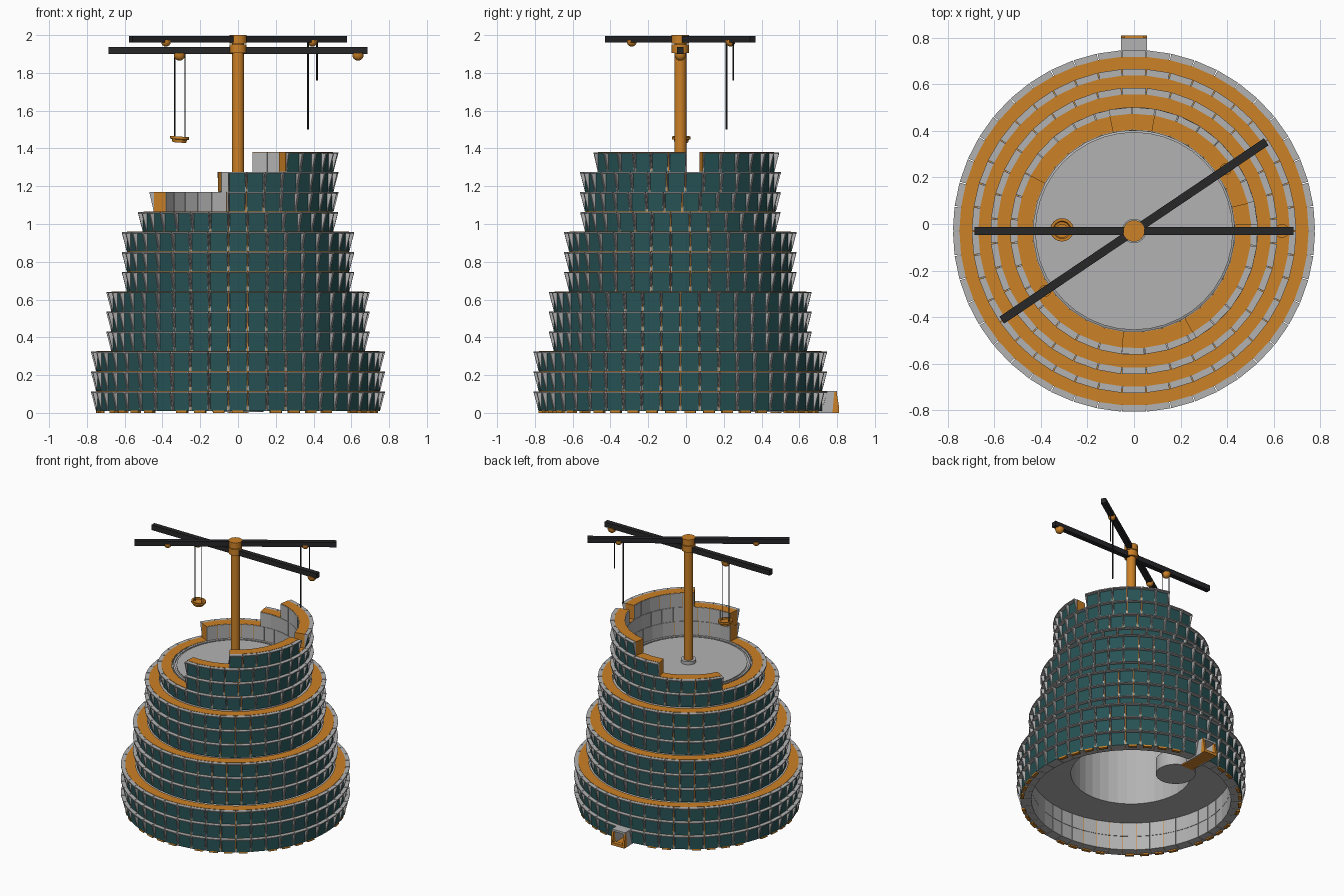
import bpy, bmesh, math
from mathutils import Matrix

if "Cube" in bpy.data.objects:
    bpy.data.objects.remove(bpy.data.objects["Cube"])

CY = -0.03          # tower axis in y
Z0, H = 0.01, 0.1055  # first course height and course pitch


def material(name, rgb):
    m = bpy.data.materials.new(name)
    m.diffuse_color = (*rgb, 1)
    m.use_nodes = True
    m.node_tree.nodes["Principled BSDF"].inputs["Base Color"].default_value = m.diffuse_color
    return m


GREY = material("stone", (0.45, 0.45, 0.45))
TEAL = material("teal", (0.02, 0.085, 0.09))
ORANGE = material("orange", (0.6, 0.22, 0.02))
BLACK = material("black", (0.02, 0.02, 0.022))
MATS = [GREY, TEAL, ORANGE, BLACK]


def finish(bm, name, mats=MATS, loc=(0, CY, 0), smooth=False):
    bmesh.ops.recalc_face_normals(bm, faces=bm.faces[:])
    me = bpy.data.meshes.new(name)
    bm.to_mesh(me)
    bm.free()
    for m in mats:
        me.materials.append(m)
    ob = bpy.data.objects.new(name, me)
    ob.location = loc
    bpy.context.collection.objects.link(ob)
    if smooth:
        bpy.ops.object.select_all(action='DESELECT')
        ob.select_set(True)
        bpy.context.view_layer.objects.active = ob
        bpy.ops.object.shade_smooth_by_angle(angle=math.radians(40))
    return ob


def block(bm, a0, a1, prof, mat=0, special=None):
    """Sweep an (r, z) profile between two angles; special = {edge: material}."""
    rings = [[bm.verts.new((r * math.cos(a), r * math.sin(a), z)) for r, z in prof] for a in (a0, a1)]
    n = len(prof)
    for ring in rings:
        bm.faces.new(ring).material_index = mat
    for i in range(n):
        j = (i + 1) % n
        f = bm.faces.new((rings[0][i], rings[0][j], rings[1][j], rings[1][i]))
        f.material_index = (special or {}).get(i, mat)


def brick(bm, a0, a1, r, z0):
    z1, rd, ri = z0 + H - 0.002, r - 0.026, r - 0.1
    g, t, lip = 0.002 / r, 0.005 / r, z1 - 0.007
    # stone with teal face and top lip
    block(bm, a0 + g, a1 - g, [(ri, z0), (rd, z0), (rd, lip), (r, lip), (r, z1), (ri, z1)], 0, {1: 1})
    # tapered side fins
    fin = [(rd, z0), (r - 0.001, lip), (rd, lip)]
    block(bm, a0 + g, a0 + g + t, fin)
    block(bm, a1 - g - t, a1 - g, fin)
    # mortar core
    block(bm, a0, a1, [(ri + .004, z0 + .002), (rd - .002, z0 + .002), (rd - .002, z0 + H), (ri + .004, z0 + H)], 2)


def course(bm, r, level, start, end, n, skip=()):
    step = math.radians(end - start) / n
    for k in range(n):
        if k not in skip:
            a = math.radians(start) + k * step
            brick(bm, a, a + step, r, Z0 + level * H)


def lathe(name, prof, mat, n=32, loc=(0, CY, 0), smooth=True):
    """Closed revolve; points at r = 0 collapse onto the axis."""
    bm = bmesh.new()
    rings = []
    for r, z in prof:
        if r == 0:
            rings.append([bm.verts.new((0, 0, z))] * n)
        else:
            rings.append([bm.verts.new((r * math.cos(math.tau * k / n), r * math.sin(math.tau * k / n), z))
                          for k in range(n)])
    for A, B in zip(rings, rings[1:]):
        for k in range(n):
            m = (k + 1) % n
            vs = list(dict.fromkeys((A[k], A[m], B[m], B[k])))
            if len(vs) > 2:
                bm.faces.new(vs)
    return finish(bm, name, [mat], loc, smooth)


def drum(name, r, z0, z1, mat, n=32, loc=(0, CY, 0)):
    return lathe(name, [(0, z0), (r, z0), (r, z1), (0, z1)], mat, n, loc)


def box(name, lo, hi, mat, rot=0, loc=(0, 0, 0)):
    bm = bmesh.new()
    bmesh.ops.create_cube(bm, size=1)
    for v in bm.verts:
        v.co = [l + (c + 0.5) * (h - l) for c, l, h in zip(v.co, lo, hi)]
    bmesh.ops.transform(bm, matrix=Matrix.Rotation(rot, 4, 'Z'), verts=bm.verts)
    return finish(bm, name, [mat], loc)


# full brick tiers: name, radius, brick count, courses
for name, r, n, levels in (("tier_1", .778, 46, range(0, 3)), ("tier_2", .697, 42, range(3, 6)),
                           ("tier_3", .617, 36, range(6, 9)), ("tier_4", .532, 32, range(9, 10))):
    bm = bmesh.new()
    half = 180 / n
    for lv in levels:
        # the doorway leaves out the brick facing the back
        course(bm, r, lv, -90 - half, 270 - half, n, (n // 2,) if lv == 0 else ())
    finish(bm, name)

# unfinished top courses: level, start angle, end angle, bricks
bm = bmesh.new()
for lv, a, b, n in ((10, -96, 152, 23), (11, -96, 102, 18), (12, -60, 3.5, 6), (12, 13.5, 80, 6)):
    course(bm, .532, lv, a, b, n)
finish(bm, "unfinished_wall")

# shims under the lowest course
bm = bmesh.new()
for k in range(46):
    a = math.tau * (k + .2) / 46
    if k % 5 and abs(a - math.pi / 2) > .1:
        block(bm, a, a + .08, [(.73, 0), (.752, 0), (.752, .012), (.73, .012)], 2)
finish(bm, "base_shims")

# hollow inner core with the deck on top
lathe("inner_core", [(.70, .22), (.41, .215), (.41, 1.03), (0, 1.03), (0, 1.066), (.40, 1.066),
                     (.40, 1.06), (.412, 1.06), (.412, 1.066), (.425, 1.066), (.425, 1.05),
                     (.45, 1.04), (.45, .9), (.53, .9), (.53, .6), (.61, .6), (.61, .3), (.70, .3), (.70, .22)],
      GREY, 40, smooth=False)

# inner round room and passage floor
drum("inner_drum", .135, .005, .115, GREY, 32, (0, .44, 0))
box("passage_floor", (-.048, .56, 0), (.048, .80, .01), ORANGE)

# door frame: side walls, roof, slanted orange trim
for s in (-1, 1):
    x0, x1 = sorted((s * .042, s * .055))
    box("door_side", (x0, .62, 0), (x1, .79, .115), GREY)
    bm = bmesh.new()
    pts = [(.775, .0), (.81, .01), (.81, .035), (.797, .11), (.785, .11)]
    ends = [[bm.verts.new((x, y, z)) for y, z in pts] for x in (x0 - .001, x1 + .001)]
    for e in ends:
        bm.faces.new(e)
    for i in range(5):
        j = (i + 1) % 5
        bm.faces.new((ends[0][i], ends[0][j], ends[1][j], ends[1][i]))
    finish(bm, "door_trim", [ORANGE], (0, 0, 0))
box("door_roof", (-.055, .62, .1), (.055, .80, .115), GREY)
box("door_sill", (-.055, .78, 0), (.055, .81, .02), ORANGE)

# mast with collar and hubs
drum("mast", .032, 1.06, 1.99, ORANGE)
drum("mast_collar", .052, 1.06, 1.09, GREY)
drum("lower_hub", .046, 1.905, 1.95, ORANGE)
drum("upper_hub", .046, 1.955, 2.0, ORANGE)

# crane beams
ANG = math.radians(34)
box("lower_beam", (-.685, -.018, 1.90), (.685, .018, 1.938), BLACK, 0, (0, CY, 0))
box("upper_beam", (-.685, -.018, 1.96), (.685, .018, 1.996), BLACK, ANG, (0, CY, 0))

# pulleys under the beams
bowl = [(0, -.03), (.012, -.028), (.022, -.021), (.028, -.011), (.03, 0), (.03, .01), (0, .01)]
for d, ang, z in ((-.31, 0, 1.895), (.635, 0, 1.895), (-.46, ANG, 1.965), (.475, ANG, 1.965)):
    s = 1 if ang == 0 else .85
    lathe("pulley", [(r * s, h * s) for r, h in bowl], ORANGE, 20,
          (d * math.cos(ang), CY + d * math.sin(ang), z))

# ropes
for x, y, z0, z1, r in ((.37, .215, 1.5, 1.97, .005), (.418, .25, 1.76, 1.97, .005),
                        (-.335, CY, 1.45, 1.9, .003), (-.28, CY, 1.45, 1.9, .003)):
    drum("rope", r, z0, z1, BLACK, 8, (x, y, 0))

# hanging tray
tray = lathe("hanging_tray", [(0, -.016), (.036, -.016), (.04, 0), (.05, .002), (.05, .016), (.038, .016),
                              (.034, .008), (0, .008)], ORANGE, 24, (-.31, CY + .005, 1.447))
tray.rotation_euler = (0, math.radians(4), 0)
